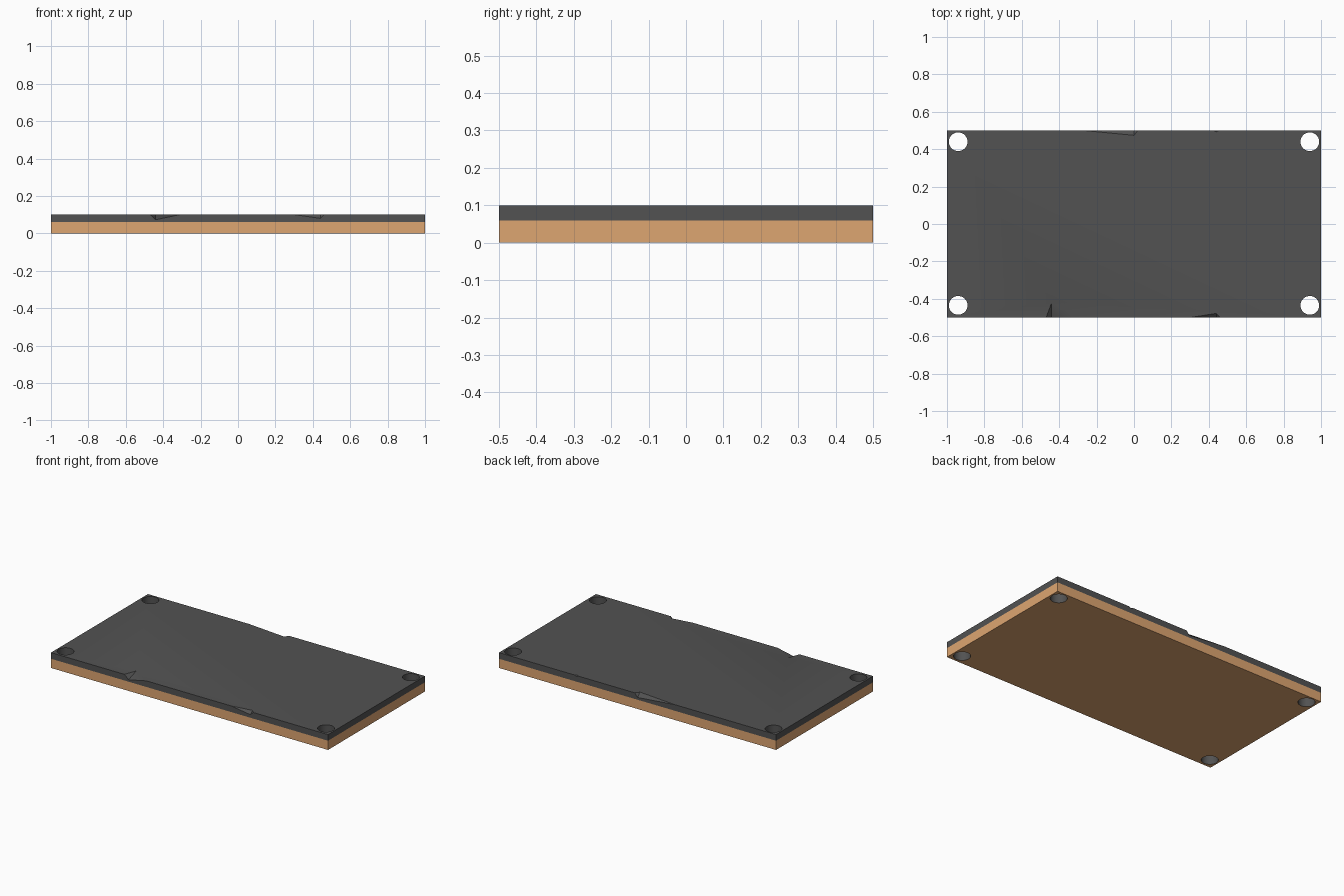
import bpy, bmesh

if "Cube" in bpy.data.objects:
    bpy.data.objects.remove(bpy.data.objects["Cube"])

def material(name, rgb):
    m = bpy.data.materials.new(name)
    m.diffuse_color = (*rgb, 1)
    m.use_nodes = True
    m.node_tree.nodes["Principled BSDF"].inputs["Base Color"].default_value = m.diffuse_color
    return m

DARK = material("dark_coating", (0.085, 0.085, 0.085))
WOOD = material("wood", (0.73, 0.38, 0.165))

def make(name, bm, mat):
    bmesh.ops.recalc_face_normals(bm, faces=bm.faces)
    me = bpy.data.meshes.new(name)
    bm.to_mesh(me)
    bm.free()
    me.materials.append(mat)
    ob = bpy.data.objects.new(name, me)
    bpy.context.collection.objects.link(ob)
    return ob

def slab(name, z0, z1, mat):
    bm = bmesh.new()
    bmesh.ops.create_cube(bm, size=1)
    bmesh.ops.scale(bm, vec=(2, 1, z1 - z0), verts=bm.verts)
    bmesh.ops.translate(bm, vec=(0, 0, (z0 + z1) / 2), verts=bm.verts)
    return make(name, bm, mat)

def chip(xa, xm, xb, side, inset, depth):
    # wedge broken out of the long top edge, deepest at xm
    y = 0.5 * side
    bm = bmesh.new()
    for p in [(xa, y, 0.1), (xb, y, 0.1), (xm, y - side * inset, 0.1),
              (xm, y, 0.1 - depth), (xm, y + side * 0.02, 0.12)]:
        bm.verts.new(p)
    bmesh.ops.convex_hull(bm, input=bm.verts)
    return make("chip_cutter", bm, DARK)

def hole(x, y):
    bm = bmesh.new()
    bmesh.ops.create_cone(bm, cap_ends=True, segments=32, radius1=0.05,
                          radius2=0.05, depth=0.4)
    bmesh.ops.translate(bm, vec=(x, y, 0.05), verts=bm.verts)
    return make("hole_cutter", bm, DARK)

def cut(ob, cutters):
    for c in cutters:
        c.hide_render = True
        mod = ob.modifiers.new("cut", 'BOOLEAN')
        mod.operation = 'DIFFERENCE'
        mod.solver = 'EXACT'
        mod.material_mode = 'TRANSFER'
        mod.object = c
    bpy.context.view_layer.objects.active = ob
    for mod in list(ob.modifiers):
        bpy.ops.object.modifier_apply(modifier=mod.name)

# two bonded layers
base = slab("wood_base", 0, 0.06, WOOD)
top = slab("dark_top_layer", 0.06, 0.1, DARK)

# corner screw holes and edge damage
holes = [hole(x, y) for x in (-0.94, 0.94) for y in (-0.435, 0.44)]
chips = [chip(-0.47, -0.44, -0.31, -1, 0.08, 0.027),
         chip(0.30, 0.44, 0.46, -1, 0.022, 0.02),
         chip(-0.27, 0.0, 0.02, 1, 0.026, 0.025),
         chip(0.425, 0.44, 0.455, 1, 0.008, 0.008)]
cut(base, holes)
cut(top, holes + chips)
for c in holes + chips:
    bpy.data.objects.remove(c)

# smooth hole walls, crisp edges
for ob in (base, top):
    bpy.ops.object.select_all(action='DESELECT')
    ob.select_set(True)
    bpy.context.view_layer.objects.active = ob
    bpy.ops.object.shade_smooth_by_angle()
